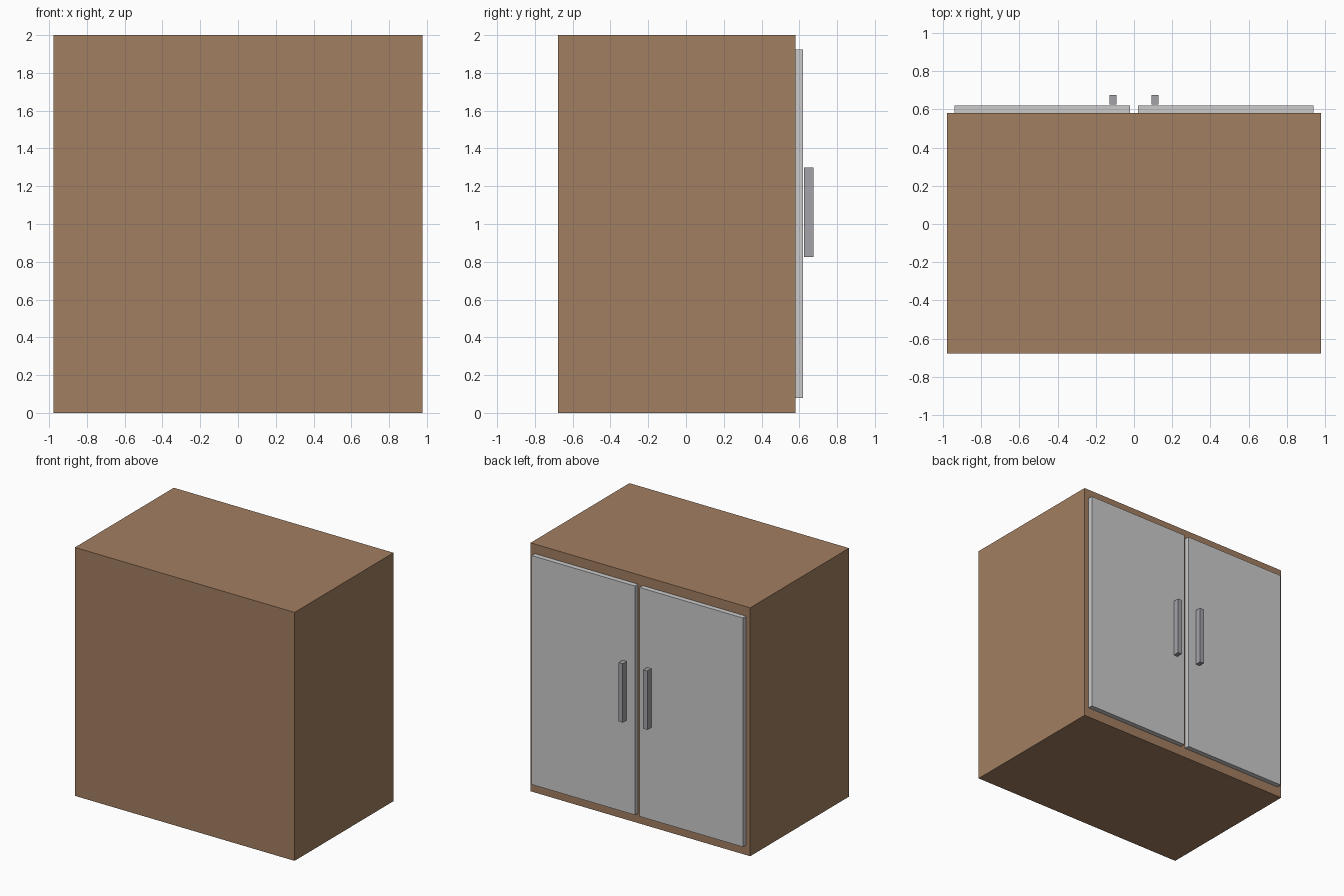
import bpy

if "Cube" in bpy.data.objects:
    bpy.data.objects.remove(bpy.data.objects["Cube"])


def material(name, rgb):
    m = bpy.data.materials.new(name)
    m.diffuse_color = (*rgb, 1)
    m.use_nodes = True
    m.node_tree.nodes["Principled BSDF"].inputs["Base Color"].default_value = m.diffuse_color
    return m


def box(name, lo, hi, mat):
    bpy.ops.mesh.primitive_cube_add(size=1, location=[(a + b) / 2 for a, b in zip(lo, hi)])
    ob = bpy.context.object
    ob.name = name
    ob.scale = [b - a for a, b in zip(lo, hi)]
    bpy.ops.object.transform_apply(location=False, rotation=False, scale=True)
    ob.data.materials.append(mat)
    return ob


wood = material("wood", (0.36, 0.21, 0.12))
panel = material("door_panel", (0.56, 0.58, 0.55))
metal = material("metal", (0.37, 0.37, 0.40))

# Cabinet body
box("cabinet_body", (-0.978, -0.677, 0), (0.978, 0.58, 2), wood)

# Pair of doors, each with an upright bar handle near the middle
for side, s in (("left", -1), ("right", 1)):
    for name, x0, x1, y0, y1, z0, z1, mat in (
        ("door", 0.02, 0.94, 0.58, 0.62, 0.08, 1.923, panel),
        ("handle", 0.091, 0.128, 0.624, 0.675, 0.826, 1.30, metal),
    ):
        xs = sorted((s * x0, s * x1))
        box(f"{side}_{name}", (xs[0], y0, z0), (xs[1], y1, z1), mat)
